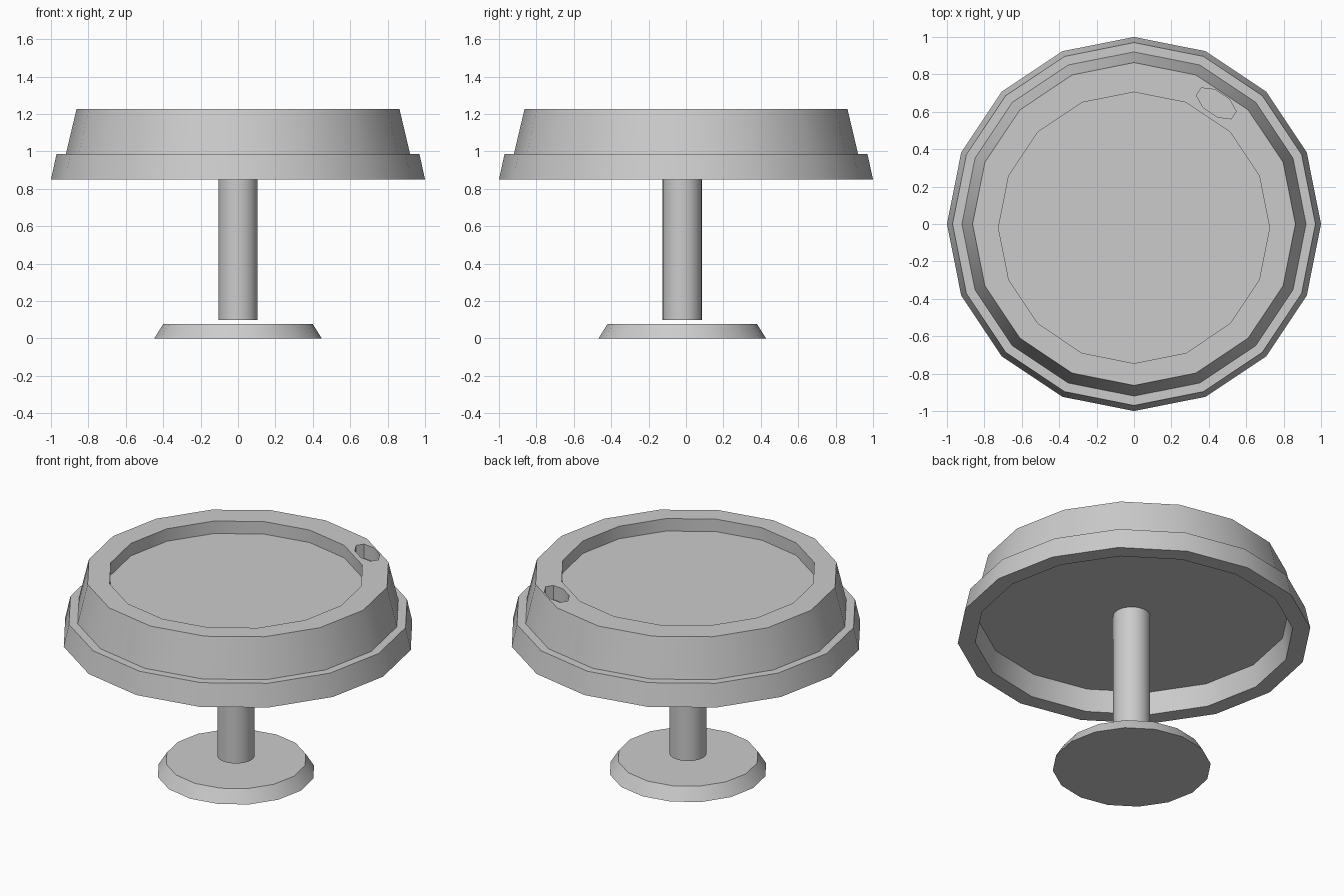
import bpy, bmesh
from math import cos, sin, tau, radians

if "Cube" in bpy.data.objects:
    bpy.data.objects.remove(bpy.data.objects["Cube"])

CY = -0.02  # shared y offset of recess, stem and base


def ring(bm, r, z, n, cy=0.0):
    return [bm.verts.new((r * cos(tau * i / n), cy + r * sin(tau * i / n), z)) for i in range(n)]


def lathe(name, profile, n):
    """Closed solid from a list of (radius, z, centre y) rings, capped at both ends."""
    bm = bmesh.new()
    rings = [ring(bm, r, z, n, cy) for r, z, cy in profile]
    for a, b in zip(rings, rings[1:]):
        for i in range(n):
            j = (i + 1) % n
            bm.faces.new((a[i], a[j], b[j], b[i]))
    bm.faces.new(rings[0])
    bm.faces.new(rings[-1])
    bmesh.ops.recalc_face_normals(bm, faces=bm.faces)
    me = bpy.data.meshes.new(name)
    bm.to_mesh(me)
    bm.free()
    ob = bpy.data.objects.new(name, me)
    bpy.context.collection.objects.link(ob)
    return ob


def smooth(ob):
    bpy.ops.object.select_all(action='DESELECT')
    ob.select_set(True)
    bpy.context.view_layer.objects.active = ob
    bpy.ops.object.shade_smooth_by_angle(angle=radians(30))


# Stepped lid: underside hollow, outer skirt, upper wall, recessed top
lid = lathe("lid", [(0.88, 0.985, 0), (0.90, 0.85, 0), (1.0, 0.85, 0), (0.97, 0.987, 0),
                    (0.92, 0.987, 0), (0.863, 1.228, 0), (0.725, 1.228, CY),
                    (0.725, 1.15, CY)], 16)

# Oval drinking hole cut into the top rim
bm = bmesh.new()
a, b, t = 0.122, 0.062, radians(-34)
pts = [(a * cos(tau * (i + 0.5) / 8), b * sin(tau * (i + 0.5) / 8)) for i in range(8)]
bottom = bm.faces.new([bm.verts.new((0.44 + u * cos(t) - v * sin(t),
                                     0.645 + u * sin(t) + v * cos(t), 1.14)) for u, v in pts])
top = bmesh.ops.extrude_face_region(bm, geom=[bottom])
bmesh.ops.translate(bm, vec=(0, 0, 0.2),
                    verts=[g for g in top["geom"] if isinstance(g, bmesh.types.BMVert)])
bmesh.ops.recalc_face_normals(bm, faces=bm.faces)
me = bpy.data.meshes.new("hole_cutter")
bm.to_mesh(me)
bm.free()
cutter = bpy.data.objects.new("hole_cutter", me)
bpy.context.collection.objects.link(cutter)
cutter.hide_render = True

cut = lid.modifiers.new("drinking_hole", 'BOOLEAN')
cut.operation = 'DIFFERENCE'
cut.solver = 'EXACT'
cut.object = cutter
bpy.context.view_layer.objects.active = lid
bpy.ops.object.modifier_apply(modifier=cut.name)
bpy.data.objects.remove(cutter)

# Stem and flared base disc
stem = lathe("stem", [(0.105, 0.098, CY), (0.105, 0.985, CY)], 32)
base = lathe("base", [(0.448, 0.0, CY), (0.40, 0.077, CY)], 16)

for part in (lid, stem, base):
    smooth(part)
